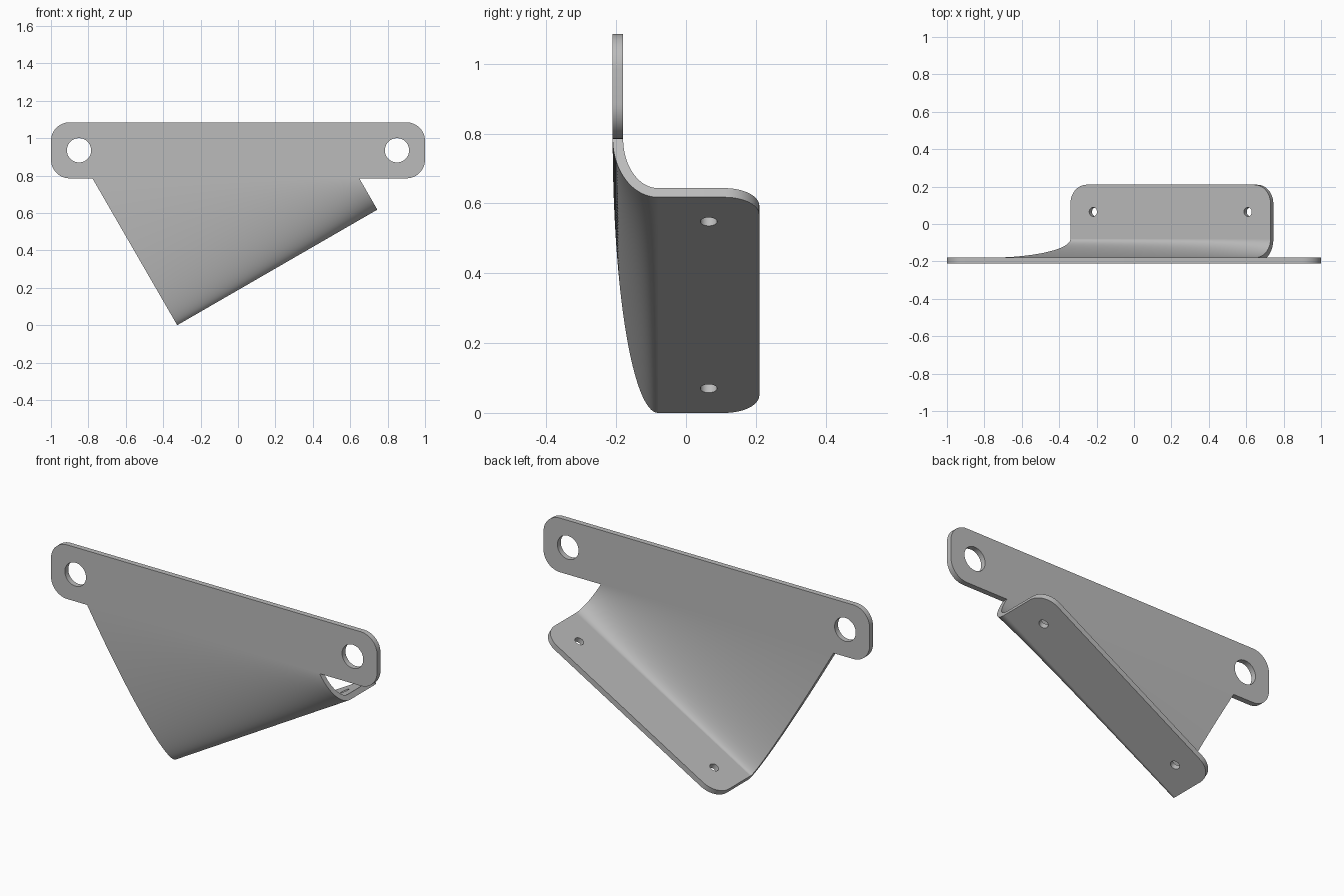
import bpy, bmesh
from math import sin, cos, pi, radians
from mathutils import Matrix, Vector

cube = bpy.data.objects.get("Cube")
if cube:
    bpy.data.objects.remove(cube, do_unlink=True)

THICK = 0.03
RADIUS = 0.1
HALF_DEPTH = 0.21
BEND_Y = -0.08          # where the bend meets the flange
PLATE_LOW, PLATE_HIGH = 0.785, 1.085
LENGTH = 1.2355         # flange length along its slope
SLOPE = radians(30)

along = Vector((cos(SLOPE), 0, sin(SLOPE)))
normal = Vector((-sin(SLOPE), 0, cos(SLOPE)))
corner = Vector((-0.325, 0, 0))
depth = Vector((0, 1, 0))

steel = bpy.data.materials.new("grey_steel")
steel.use_nodes = True
GREY = (0.5, 0.5, 0.5, 1)
steel.diffuse_color = GREY
steel.node_tree.nodes["Principled BSDF"].inputs["Base Color"].default_value = GREY


def finish(name, bm):
    """Clean the mesh, add it to the scene and shade it smooth by angle."""
    bmesh.ops.remove_doubles(bm, verts=bm.verts, dist=1e-5)
    bmesh.ops.recalc_face_normals(bm, faces=bm.faces)
    mesh = bpy.data.meshes.new(name)
    bm.to_mesh(mesh)
    bm.free()
    mesh.materials.append(steel)
    obj = bpy.data.objects.new(name, mesh)
    bpy.context.collection.objects.link(obj)
    bpy.ops.object.select_all(action='DESELECT')
    obj.select_set(True)
    bpy.context.view_layer.objects.active = obj
    bpy.ops.object.shade_smooth_by_angle(angle=radians(30))


def arc(cx, cy, r, start, sweep, steps):
    return [(cx + r * cos(start + sweep * i / steps),
             cy + r * sin(start + sweep * i / steps)) for i in range(steps + 1)]


def rounded(x0, y0, x1, y1, r, round_low):
    """Rectangle outline with rounded upper and, if wanted, lower corners."""
    pts = arc(x1 - r, y1 - r, r, 0, pi / 2, 12)
    pts += arc(x0 + r, y1 - r, r, pi / 2, pi / 2, 12)
    if round_low:
        pts += arc(x0 + r, y0 + r, r, pi, pi / 2, 12)
        pts += arc(x1 - r, y0 + r, r, -pi / 2, pi / 2, 12)
    else:
        pts += [(x0, y0), (x1, y0)]
    return pts


def sheet(name, outline, holes, axes, origin):
    """Flat sheet with round holes, placed by its three axes and origin."""
    curve = bpy.data.curves.new(name, 'CURVE')
    curve.dimensions = '2D'
    curve.fill_mode = 'BOTH'
    curve.extrude = THICK / 2
    loops = [outline] + [arc(x, y, r, 0, 2 * pi, 40)[:-1] for x, y, r in holes]
    for pts in loops:
        spline = curve.splines.new('POLY')
        spline.points.add(len(pts) - 1)
        for point, (x, y) in zip(spline.points, pts):
            point.co = (x, y, 0, 1)
        spline.use_cyclic_u = True
    helper = bpy.data.objects.new(name + "_outline", curve)
    mesh = bpy.data.meshes.new_from_object(helper)
    bm = bmesh.new()
    bm.from_mesh(mesh)
    bpy.data.objects.remove(helper)
    bpy.data.curves.remove(curve)
    bpy.data.meshes.remove(mesh)
    turn = Matrix(axes).transposed().to_4x4()
    bm.transform(Matrix.Translation(origin) @ turn)
    finish(name, bm)


# Upright mounting plate with two large holes
mid = (PLATE_LOW + PLATE_HIGH) / 2
sheet("mounting_plate",
      rounded(-1, PLATE_LOW, 1, PLATE_HIGH, RADIUS, True),
      [(side * 0.85, mid, 0.065) for side in (-1, 1)],
      [(1, 0, 0), (0, 0, 1), (0, -1, 0)],
      Vector((0, -HALF_DEPTH + THICK / 2, 0)))

# Sloping flange with two small holes
sheet("sloping_flange",
      rounded(0, BEND_Y, LENGTH, HALF_DEPTH, RADIUS, False),
      [(u, 0.065, 0.024) for u in (0.14, LENGTH - 0.14)],
      [along, depth, normal], corner + normal * THICK / 2)


# Curved web: elliptical bend that tightens towards the model's left
def bend(u, inset, steps=40):
    top = (PLATE_LOW - u * sin(SLOPE)) / cos(SLOPE)
    reach = BEND_Y + HALF_DEPTH - inset
    pts = []
    for i in range(steps + 1):
        a = pi / 2 * i / steps
        v = top - (top - inset) * sin(a)
        pts.append(corner + along * u + normal * v
                   + depth * (BEND_Y - reach * cos(a)))
    return pts


bm = bmesh.new()
STATIONS = 32
rows = []
for k in range(STATIONS + 1):
    u = LENGTH * k / STATIONS
    rows.append([[bm.verts.new(p) for p in bend(u, inset)]
                 for inset in (0, THICK)])
for (out_a, in_a), (out_b, in_b) in zip(rows, rows[1:]):
    for i in range(len(out_a) - 1):
        bm.faces.new((out_a[i], out_b[i], out_b[i + 1], out_a[i + 1]))
        bm.faces.new((in_a[i], in_a[i + 1], in_b[i + 1], in_b[i]))
for outer, inner in (rows[0], rows[-1]):
    for i in range(len(outer) - 1):
        bm.faces.new((outer[i], outer[i + 1], inner[i + 1], inner[i]))
finish("curved_web", bm)
